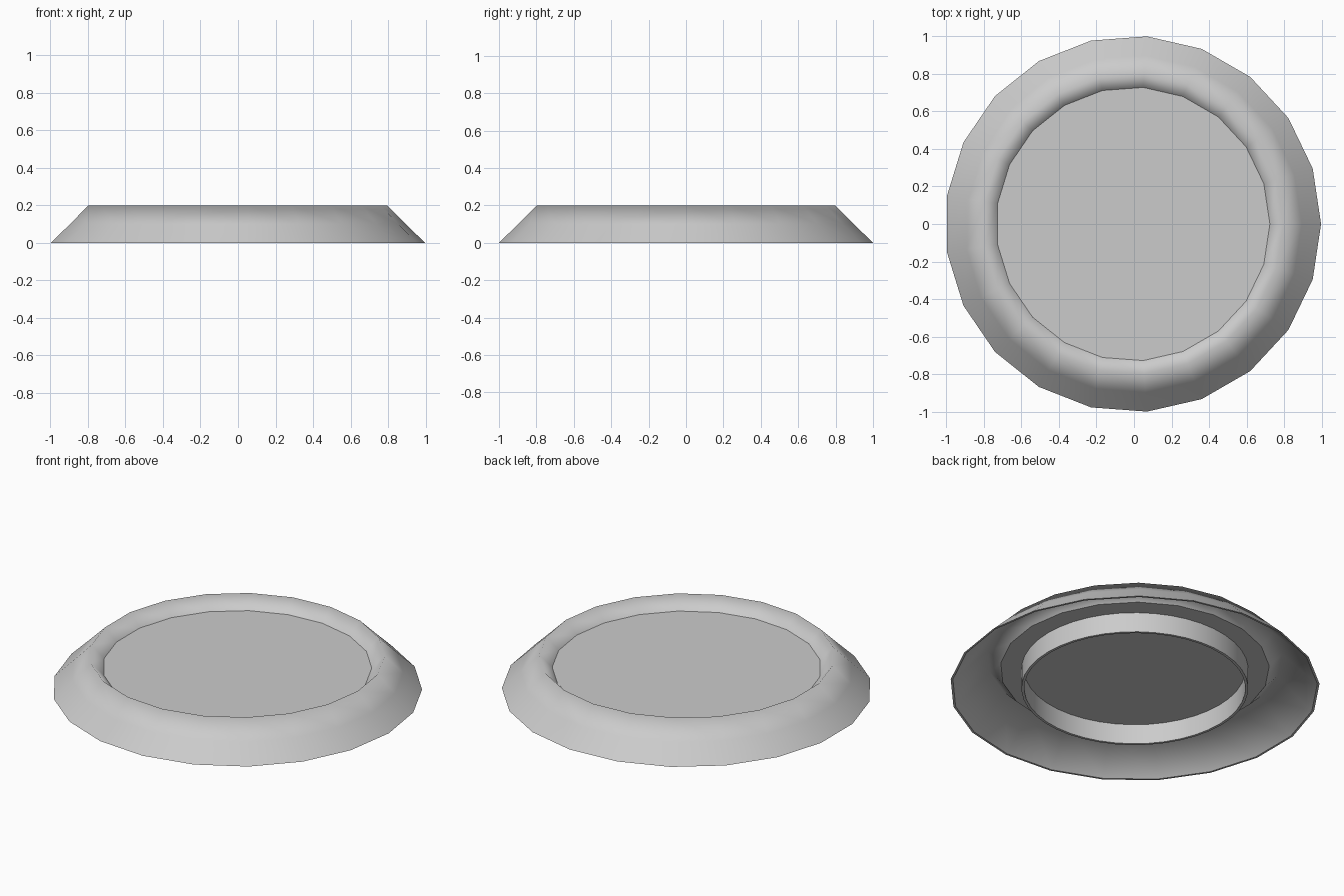
import bpy
import bmesh
import math
from mathutils import Vector

cube = bpy.data.objects.get("Cube")
if cube:
    bpy.data.objects.remove(cube, do_unlink=True)

# Single plain grey
grey = bpy.data.materials.new("light_grey")
grey.use_nodes = True
colour = (0.6, 0.6, 0.6, 1)
grey.diffuse_color = colour
grey.node_tree.nodes["Principled BSDF"].inputs["Base Color"].default_value = colour

SHIFT = -0.0056  # centres the odd-sided outline


def lathe(name, profile, sides, sharp_radii, closed):
    """Spin an (r, z) profile about z; rings at sharp_radii keep hard edges."""
    bm = bmesh.new()
    verts = [bm.verts.new((r, 0, z)) for r, z in profile]
    pairs = list(zip(verts, verts[1:]))
    if closed:
        pairs.append((verts[-1], verts[0]))
    edges = [bm.edges.new(p) for p in pairs]
    bmesh.ops.spin(bm, geom=verts + edges, axis=(0, 0, 1), cent=(0, 0, 0),
                   angle=math.tau, steps=sides, use_duplicate=False)
    bmesh.ops.remove_doubles(bm, verts=bm.verts, dist=0.0005)
    bmesh.ops.recalc_face_normals(bm, faces=bm.faces)
    for face in bm.faces:
        face.smooth = True
    for edge in bm.edges:
        a, b = (v.co.xy.length for v in edge.verts)
        on_ring = abs(a - b) < 0.001 and abs(edge.verts[0].co.z - edge.verts[1].co.z) < 0.001
        if on_ring and any(abs(a - r) < 0.002 for r in sharp_radii):
            edge.smooth = False
    bmesh.ops.translate(bm, verts=bm.verts, vec=Vector((SHIFT, 0, 0)))
    mesh = bpy.data.meshes.new(name)
    bm.to_mesh(mesh)
    bm.free()
    mesh.materials.append(grey)
    obj = bpy.data.objects.new(name, mesh)
    bpy.context.collection.objects.link(obj)
    return obj


# Thin shell: sunken flat middle, raised lip and sloping skirt
RIM, LIP, WELL, FLOOR = 1.0028, 0.8, 0.73, 0.127
shell = [(0, FLOOR), (0.46, FLOOR), (WELL, FLOOR), (LIP, 0.2), (0.9, 0.1), (RIM, 0),
         (RIM - 0.012, 0), (LIP, 0.19), (WELL, FLOOR - 0.008), (0, FLOOR - 0.008)]
lathe("saucer_shell", shell, 21, (WELL, RIM, RIM - 0.012), False)

# Open foot ring under the middle
foot = [(0.615, 0.122), (0.615, 0), (0.6, 0), (0.6, 0.122)]
lathe("foot_ring", foot, 42, (0.615, 0.6), True)
